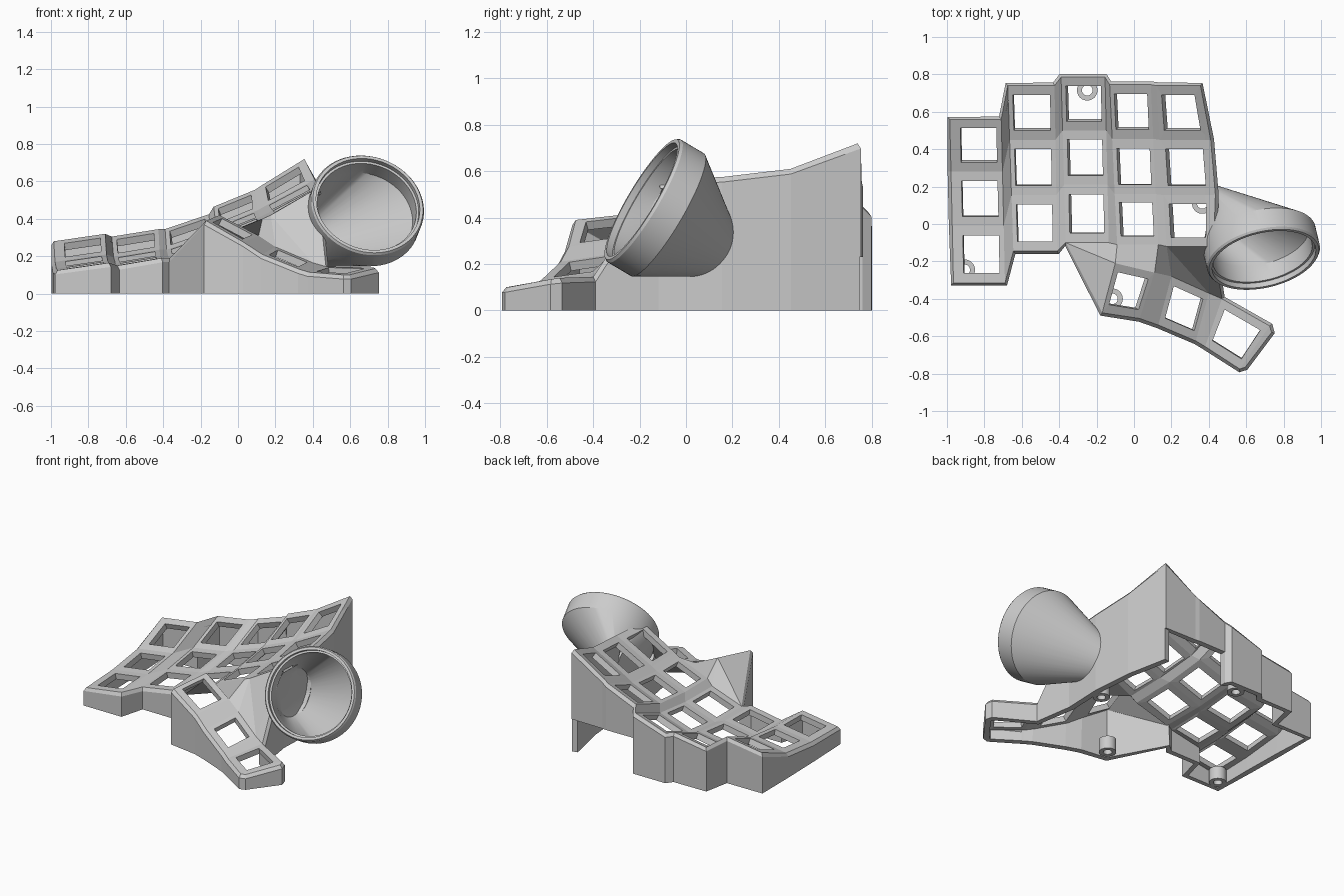
import bpy, bmesh, math
from mathutils import Vector

if "Cube" in bpy.data.objects:
    bpy.data.objects.remove(bpy.data.objects["Cube"])

GREY = bpy.data.materials.new("matte_grey")
GREY.diffuse_color = (0.6, 0.6, 0.6, 1)
GREY.use_nodes = True
GREY.node_tree.nodes["Principled BSDF"].inputs["Base Color"].default_value = GREY.diffuse_color
SEG = 64


def make_object(name, bm):
    mesh = bpy.data.meshes.new(name)
    bm.to_mesh(mesh)
    bm.free()
    ob = bpy.data.objects.new(name, mesh)
    bpy.context.collection.objects.link(ob)
    mesh.materials.append(GREY)
    return ob


def smooth(ob, degrees=30):
    bpy.ops.object.select_all(action='DESELECT')
    ob.select_set(True)
    bpy.context.view_layer.objects.active = ob
    bpy.ops.object.shade_smooth_by_angle(angle=math.radians(degrees))


# ---------- ball socket frame ----------
AXIS = Vector((.2, -.84, .5)).normalized()
U = Vector((0, 0, 1)).cross(AXIS).normalized()
V = AXIS.cross(U)
CENTRE = Vector((.695, -.19, .478))


def angles(n):
    return [2 * math.pi * i / n for i in range(n)]


def ring(bm, radius, depth, n=SEG):
    c = CENTRE - AXIS * depth
    return [bm.verts.new(c + (U * math.cos(a) + V * math.sin(a)) * radius) for a in angles(n)]


def wall_oval(bm, x, s, n=SEG):
    return [bm.verts.new((x, .03 + .18 * s * math.cos(a), .325 + .18 * s * math.sin(a)))
            for a in angles(n)]


def loft(bm, loops, closed=False):
    for a, b in list(zip(loops, loops[1:])) + ([(loops[-1], loops[0])] if closed else []):
        n = len(a)
        for i in range(n):
            j = (i + 1) % n
            bm.faces.new((a[i], a[j], b[j], b[i]))


def hull_skin(a, b):
    """Convex skin between two loops, left open at both loops."""
    tmp = bmesh.new()
    ids = {}
    for tag, loop in enumerate((a, b)):
        for v in loop:
            ids[tmp.verts.new(v.co)] = (tag, v)
    bmesh.ops.convex_hull(tmp, input=list(tmp.verts))
    tris = [[ids[v] for v in f.verts] for f in tmp.faces]
    tmp.free()
    return [[v for _, v in t] for t in tris if len({tag for tag, _ in t}) == 2]


def carve(bm, hull_points):
    """Remove the part of the surface inside a convex hull of points."""
    tmp = bmesh.new()
    for p in hull_points:
        tmp.verts.new(p)
    bmesh.ops.convex_hull(tmp, input=list(tmp.verts))
    mid = sum(hull_points, Vector()) / len(hull_points)
    planes = []
    for f in tmp.faces:
        f.normal_update()
        c, n = f.calc_center_median(), f.normal.copy()
        if f.calc_area() > 1e-6:
            planes.append((c, n if n.dot(c - mid) > 0 else -n))
    tmp.free()
    inside = list(bm.faces)
    for c, n in planes:
        geom = set(inside)
        for f in inside:
            geom.update(f.edges)
            geom.update(f.verts)
        if not geom:
            return
        out = bmesh.ops.bisect_plane(bm, geom=list(geom), dist=1e-5, plane_co=c, plane_no=n)
        inside = [f for f in out['geom'] if isinstance(f, bmesh.types.BMFace)
                  and (f.calc_center_median() - c).dot(n) < 0]
    bmesh.ops.delete(bm, geom=inside, context='FACES')


# ---------- key plate ----------
bm = bmesh.new()
hole_verts = set()


def key_cell(a, b, c, d, u0, u1, v0, v1):
    """Quad (front left, front right, back right, back left) with a key hole."""
    def at(u, v):
        return a.co.lerp(b.co, u).lerp(d.co.lerp(c.co, u), v)
    inner = [bm.verts.new(at(u, v)) for u, v in ((u0, v0), (u1, v0), (u1, v1), (u0, v1))]
    hole_verts.update(inner)
    outer = [a, b, c, d]
    for i in range(4):
        j = (i + 1) % 4
        bm.faces.new((outer[i], outer[j], inner[j], inner[i]))


# finger columns: x front/back of left edge, of right edge, front z left/right, row y
COLUMNS = [
    ((-.965, -.985), (-.69, -.71), (.125, .165), (-.315, -.01, .28, .56)),
    ((-.645, -.675), (-.41, -.425), (.15, .19), (-.145, .155, .45, .74)),
    ((-.365, -.39), (-.135, -.155), (.19, .27), (-.10, .21, .50, .785)),
    ((-.09, -.13), (.13, .09), (.31, .40), (-.11, .16, .455, .745)),
    ((.175, .12), (.425, .355), (.42, .565), (-.12, .155, .45, .74)),
]
ROW_RISE = (0, .01, .045, .155)
edges = []
for left, right, z, rows in COLUMNS:
    for x, h in ((left, z[0]), (right, z[1])):
        edges.append([bm.verts.new((x[0] + (x[1] - x[0]) * i / 3, y, h + ROW_RISE[i]))
                      for i, y in enumerate(rows)])
edges[-1][1].co.x, edges[-1][2].co.x = .435, .41
for k in range(len(edges) - 1):
    l, r = edges[k], edges[k + 1]
    for i in range(3):
        quad = (l[i], r[i], r[i + 1], l[i + 1])
        if k % 2:
            bm.faces.new(quad)
        else:
            u = (.2, .9) if k == 0 else (.1, .9) if k < 8 else (.1, .83)
            key_cell(*quad, *u, .17, .83)

# thumb cluster: front and back edge stations
FRONT = [(-.17, -.475, .39), (.03, -.505, .275), (.13, -.54, .21), (.33, -.625, .13),
         (.38, -.655, .115), (.565, -.775, .10), (.595, -.765, .10)]
BACK = [(-.10, -.21, .42), (.11, -.26, .31), (.20, -.28, .25), (.40, -.37, .165),
        (.47, -.40, .145), (.725, -.545, .14), (.735, -.58, .135)]
tf = [bm.verts.new(p) for p in FRONT]
tb = [bm.verts.new(p) for p in BACK]
for i in range(6):
    quad = (tf[i], tf[i + 1], tb[i + 1], tb[i])
    if i % 2:
        bm.faces.new(quad)
    else:
        key_cell(*quad, .12, .9, .18, .84)

# bridge between finger columns and thumb cluster
A, B, C, D, E, F = (edges[k][0] for k in range(4, 10))
for f in ((A, tf[0], tb[0]), (A, tb[0], B), (B, tb[0], C), (C, tb[0], tb[1], D),
          (D, tb[1], tb[2], E), (E, tb[2], tb[3]), (E, tb[3], F), (F, tb[3], tb[4])):
    bm.faces.new(f)

# ---------- chamfered rim and walls down to the floor ----------
rim = [e for e in bm.edges if e.is_boundary and not set(e.verts) <= hole_verts]
outward = {}
for e in rim:
    p, q = e.verts
    d = (q.co - p.co).to_2d()
    n = Vector((d.y, -d.x)).normalized()
    mid = (p.co + q.co) / 2
    if n.dot((mid - e.link_faces[0].calc_center_median()).to_2d()) < 0:
        n = -n
    for v in (p, q):
        outward[v] = outward.get(v, Vector((0, 0))) + n
shoulder, foot = {}, {}
for v, n in outward.items():
    n = n.normalized() * .018
    x, y = v.co.x + n.x, v.co.y + n.y
    shoulder[v] = bm.verts.new((x, y, v.co.z - .022))
    foot[v] = bm.verts.new((x, y, 0))
for e in rim:
    p, q = e.verts
    bm.faces.new((p, q, shoulder[q], shoulder[p]))
    bm.faces.new((shoulder[p], shoulder[q], foot[q], foot[p]))
bmesh.ops.recalc_face_normals(bm, faces=bm.faces)
bm.normal_update()
if sum(f.normal.z * f.calc_area() for f in bm.faces) < 0:
    bmesh.ops.reverse_faces(bm, faces=bm.faces)

# rear opening, then the hollow where the socket meets the case
carve(bm, [Vector((x, y, z)) for x in (-.12, .5) for y in (.748, .9) for z in (-.1, .23)])
tmp = bmesh.new()
points = [v.co.copy() for v in ring(tmp, .288, -.02, 16) + ring(tmp, .288, .12, 16)
          + wall_oval(tmp, .38, .92, 16)]
tmp.free()
carve(bm, points)
case = make_object("keyboard_case", bm)
shell = case.modifiers.new("shell", 'SOLIDIFY')
shell.thickness = .04
shell.offset = -1

# ---------- ball socket ----------
bm = bmesh.new()
lip = [ring(bm, .270, .13), ring(bm, .270, .03), ring(bm, .283, .03), ring(bm, .283, 0),
       ring(bm, .300, 0), ring(bm, .308, .012), ring(bm, .308, .13)]
loft(bm, lip)
for tri in hull_skin(lip[-1], wall_oval(bm, .43, 1)) + hull_skin(lip[0], wall_oval(bm, .41, .86)):
    bm.faces.new(tri)
bmesh.ops.recalc_face_normals(bm, faces=bm.faces)
smooth(make_object("ball_socket", bm))

# ---------- screw posts under the plate ----------
for i, (x, y) in enumerate(((-.905, -.245), (-.25, .715), (.365, .11), (-.115, -.40))):
    bm = bmesh.new()
    loft(bm, [[bm.verts.new((x + r * math.cos(a), y + r * math.sin(a), z)) for a in angles(SEG)]
              for r, z in ((.055, 0), (.055, .09), (.028, .09), (.028, 0))], True)
    bmesh.ops.recalc_face_normals(bm, faces=bm.faces)
    smooth(make_object(f"screw_post_{i + 1}", bm))
